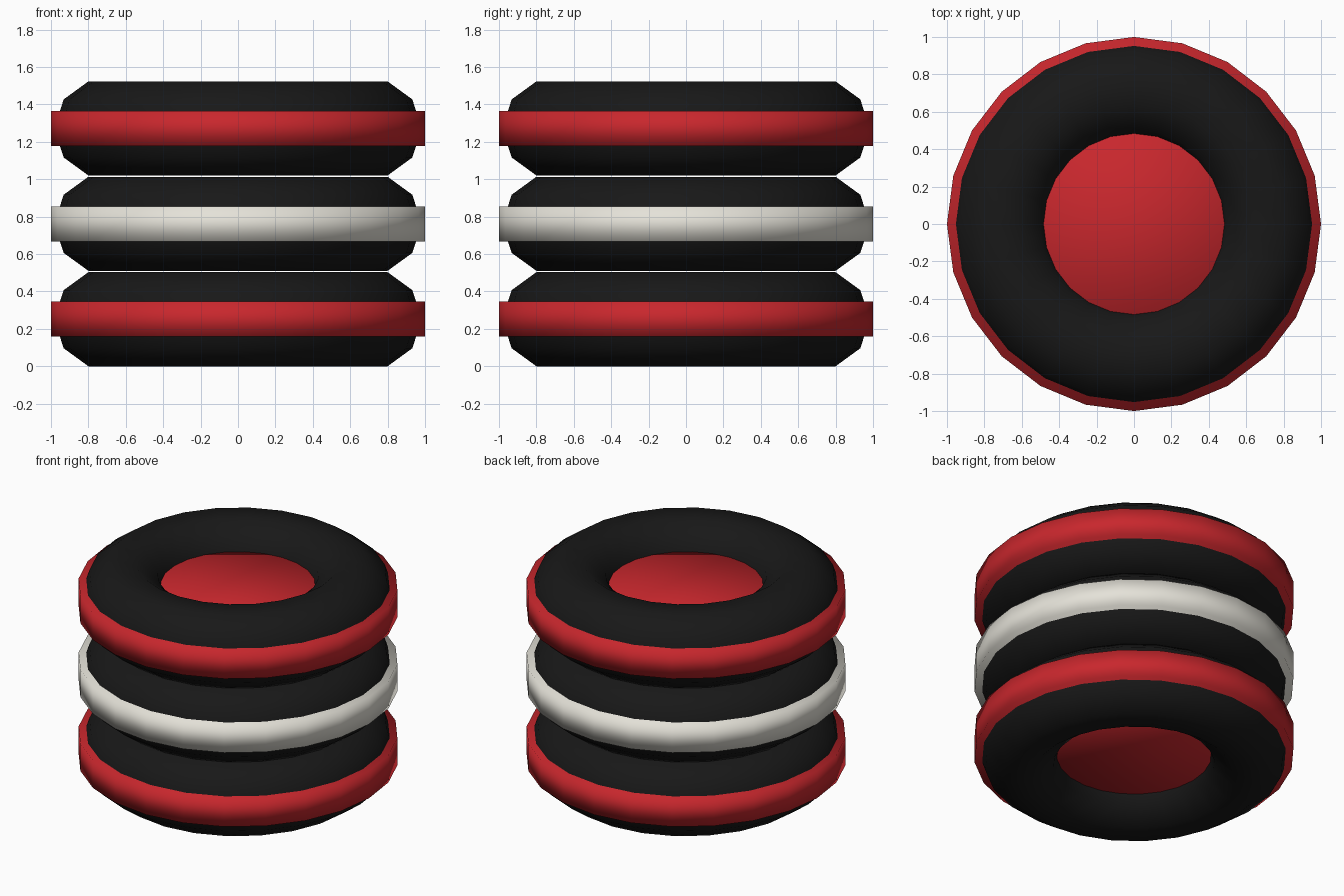
import bpy

if "Cube" in bpy.data.objects:
    bpy.data.objects.remove(bpy.data.objects["Cube"])

def material(name, rgb):
    m = bpy.data.materials.new(name)
    m.diffuse_color = (*rgb, 1)
    m.use_nodes = True
    m.node_tree.nodes["Principled BSDF"].inputs["Base Color"].default_value = m.diffuse_color
    return m

RUBBER = material("black_rubber", (0.009, 0.009, 0.009))
RED = material("red_paint", (0.58, 0.02, 0.026))
WHITE = material("white_paint", (0.78, 0.76, 0.69))

def finish(name, mat):
    ob = bpy.context.object
    ob.name = name
    ob.data.materials.append(mat)
    bpy.ops.object.shade_smooth()

SPACING, HALF = 0.51, 0.2515

for i, (level, paint) in enumerate([("bottom", RED), ("middle", WHITE), ("top", RED)]):
    z = HALF + i * SPACING
    # tyre: coarse ring with a ten-sided cross-section
    bpy.ops.mesh.primitive_torus_add(major_segments=24, minor_segments=10,
                                     major_radius=0.718, minor_radius=0.2645,
                                     location=(0, 0, z))
    finish(level + "_tyre", RUBBER)
    # painted band: solid disc that also fills the tyre's hole
    bpy.ops.mesh.primitive_cylinder_add(vertices=24, radius=1.0, depth=0.187,
                                        location=(0, 0, z))
    finish(level + "_band", paint)
